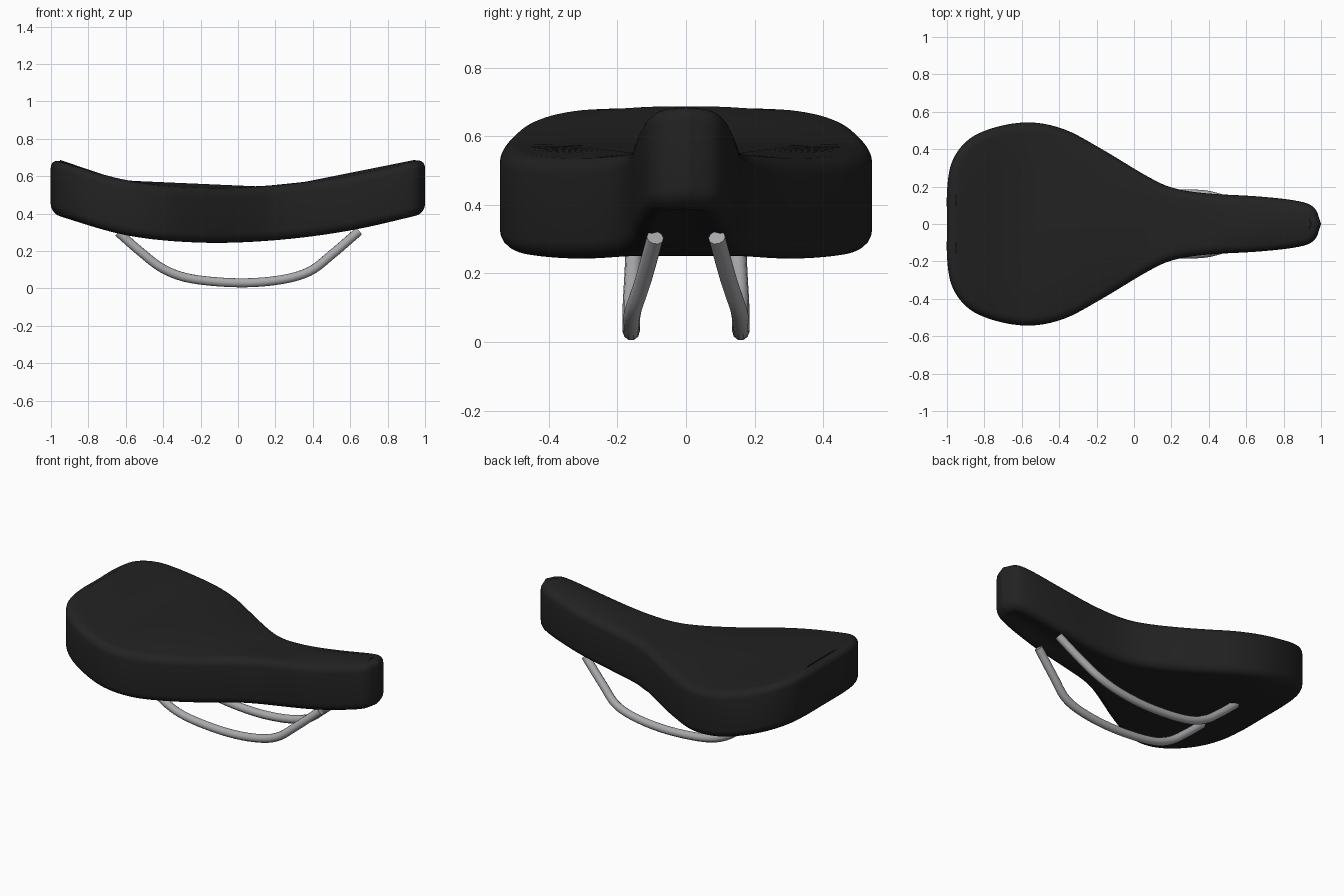
import bpy, bmesh, math
from mathutils import Vector

cube = bpy.data.objects.get("Cube")
if cube:
    bpy.data.objects.remove(cube, do_unlink=True)


def material(name, rgb, rough, metal=0.0):
    mat = bpy.data.materials.new(name)
    mat.use_nodes = True
    mat.diffuse_color = (*rgb, 1)
    bsdf = mat.node_tree.nodes["Principled BSDF"]
    bsdf.inputs["Base Color"].default_value = (*rgb, 1)
    bsdf.inputs["Roughness"].default_value = rough
    bsdf.inputs["Metallic"].default_value = metal
    return mat


def spline(points, steps):
    """Smooth curve through the points (Catmull-Rom)."""
    pts = [Vector(p) for p in points]
    pts = [2 * pts[0] - pts[1]] + pts + [2 * pts[-1] - pts[-2]]
    out = []
    for a, b, c, d in zip(pts, pts[1:], pts[2:], pts[3:]):
        for k in range(steps):
            t = k / steps
            out.append(0.5 * (2 * b + (c - a) * t + (2 * a - 5 * b + 4 * c - d) * t ** 2
                              + (3 * b - a - 3 * c + d) * t ** 3))
    return out + [pts[-2]]


def height_at(points, x):
    """Height of a polyline of (x, z) at x."""
    x = min(max(x, points[0][0]), points[-1][0])
    for a, b in zip(points, points[1:]):
        if x <= b[0]:
            return a[1] + (b[1] - a[1]) * (x - a[0]) / (b[0] - a[0])
    return points[-1][1]


black = material("black padding", (0.016, 0.016, 0.016), 0.6)
steel = material("grey steel", (0.4, 0.4, 0.42), 0.4)

# Seat: half outline from rear to nose, underside bend, and flatter crown
THICK, ROUND, ARC = 0.295, 0.05, 5
outline = spline([(-1, 0), (-0.999, 0.19), (-0.97, 0.34), (-0.88, 0.455), (-0.73, 0.52),
                  (-0.55, 0.543), (-0.37, 0.505), (-0.18, 0.405), (0.08, 0.25),
                  (0.22, 0.19), (0.4, 0.163), (0.67, 0.147), (0.88, 0.122),
                  (0.965, 0.085), (1, 0)], 5)
under = spline([(-1, 0.4), (-0.6, 0.285), (-0.2, 0.245), (0.2, 0.258),
                (0.6, 0.31), (1, 0.4)], 8)
crown = [(-0.96, 0.69), (-0.63, 0.578), (0.12, 0.545), (0.36, 0.57), (0.96, 0.69)]

bm = bmesh.new()
columns = []
for i, p in enumerate(outline):
    # Outward direction across the outline, straight ahead at the two ends
    if i in (0, len(outline) - 1):
        out = Vector((math.copysign(1, p.x), 0))
    else:
        along = outline[i + 1] - outline[i - 1]
        out = Vector((-along.y, along.x)).normalized()
    inner = p - out * ROUND
    inner.y = max(inner.y, 0)
    low = height_at(under, inner.x)
    lift = max(0, height_at(crown, inner.x) - low - THICK)
    col = [(inner.x, inner.y * f, low + lift) for f in (0, 0.6)]
    for side, base in ((-1, ROUND), (1, THICK - ROUND)):
        for k in range(ARC + 1):
            a = math.pi / 2 * (k / ARC if side > 0 else 1 - k / ARC)
            q = inner + out * ROUND * math.cos(a)
            z = height_at(under, q.x) + base + side * ROUND * math.sin(a)
            col.append((q.x, max(q.y, 0), z))
    col += [(inner.x, inner.y * f, low + THICK + lift) for f in (0.6, 0)]
    columns.append([bm.verts.new(v) for v in col])
for a, b in zip(columns, columns[1:]):
    for k in range(len(a) - 1):
        bm.faces.new((a[k], b[k], b[k + 1], a[k + 1]))
bmesh.ops.remove_doubles(bm, verts=bm.verts, dist=0.0005)
bmesh.ops.dissolve_degenerate(bm, edges=bm.edges, dist=0.0005)
bmesh.ops.recalc_face_normals(bm, faces=bm.faces)
mesh = bpy.data.meshes.new("seat")
bm.to_mesh(mesh)
bm.free()
mesh.shade_smooth()
mesh.set_sharp_from_angle(angle=math.radians(35))
mesh.materials.append(black)
seat = bpy.data.objects.new("seat", mesh)
bpy.context.collection.objects.link(seat)
mirror = seat.modifiers.new("mirror", "MIRROR")
mirror.use_axis = (False, True, False)

# Rails: one bent tube on each side
rail_path = spline([(-0.64, 0.15, 0.30), (-0.52, 0.155, 0.195), (-0.4, 0.16, 0.105),
                    (-0.25, 0.16, 0.052), (0, 0.16, 0.03), (0.22, 0.16, 0.045),
                    (0.38, 0.155, 0.09), (0.5, 0.125, 0.18), (0.645, 0.09, 0.305)], 5)
for name, side in (("left_rail", 1), ("right_rail", -1)):
    curve = bpy.data.curves.new(name, "CURVE")
    curve.dimensions = "3D"
    curve.bevel_depth = 0.025
    curve.bevel_resolution = 3
    curve.use_fill_caps = True
    tube = curve.splines.new("POLY")
    tube.points.add(len(rail_path) - 1)
    for point, p in zip(tube.points, rail_path):
        point.co = (p.x, p.y * side, p.z, 1)
    tube.use_smooth = True
    curve.materials.append(steel)
    bpy.context.collection.objects.link(bpy.data.objects.new(name, curve))
